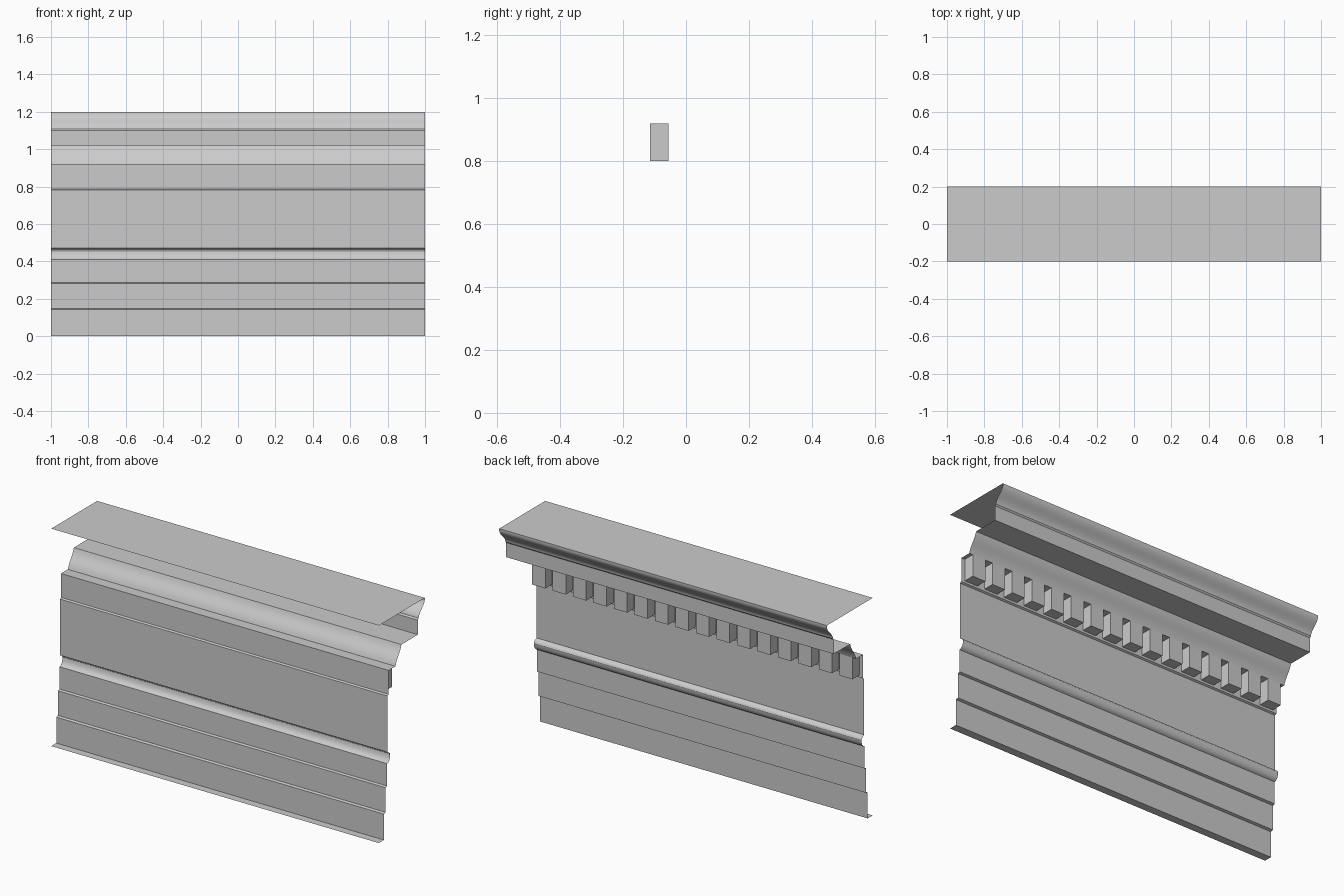
import bpy, bmesh, math

if "Cube" in bpy.data.objects:
    bpy.data.objects.remove(bpy.data.objects["Cube"])


def s_curve(y0, z0, y1, z1, bulge, n=8):
    """Double-curved moulding section between two (y, z) points."""
    out = []
    for i in range(n + 1):
        t = i / n
        y = y0 + (y1 - y0) * t - bulge * math.sin(2 * math.pi * t)
        out.append((y, z0 + (z1 - z0) * t))
    return out


def sheet(name, profile, half=1.0):
    """Open sheet swept along x from a (y, z) profile."""
    bm = bmesh.new()
    a = [bm.verts.new((-half, y, z)) for y, z in profile]
    b = [bm.verts.new((half, y, z)) for y, z in profile]
    for i in range(len(profile) - 1):
        bm.faces.new((b[i], a[i], a[i + 1], b[i + 1]))
    return finish(name, bm)


def finish(name, bm):
    me = bpy.data.meshes.new(name)
    bm.to_mesh(me)
    bm.free()
    ob = bpy.data.objects.new(name, me)
    bpy.context.collection.objects.link(ob)
    bpy.ops.object.select_all(action='DESELECT')
    ob.select_set(True)
    bpy.context.view_layer.objects.active = ob
    bpy.ops.object.shade_smooth_by_angle(angle=math.radians(30))
    return ob


# Stepped lower fascias
architrave = [(-0.20, 0), (-0.156, 0), (-0.156, 0.143), (-0.141, 0.147),
              (-0.141, 0.283), (-0.127, 0.287), (-0.127, 0.41)]
# Rounded band, then plain frieze
band = [(-0.117, 0.414), (-0.108, 0.424), (-0.103, 0.438), (-0.101, 0.453),
        (-0.105, 0.461), (-0.115, 0.467), (-0.125, 0.473)]
frieze = [(-0.125, 0.783), (-0.115, 0.788), (-0.115, 0.92)]
# Bed moulding, corona, crown moulding and top
bed = s_curve(-0.055, 0.92, -0.003, 1.02, 0.003)
corona = [(0.14, 1.02), (0.14, 1.10), (0.147, 1.108)]
crown = s_curve(0.147, 1.112, 0.20, 1.187, 0.004)
top = [(0.20, 1.20), (-0.20, 1.20)]
sheet("cornice_wall", architrave + band + frieze + bed + corona + crown + top)

# Row of dentil blocks
bm = bmesh.new()
count, width = 16, 0.08
for i in range(count):
    x = -1 + (i + 0.5) * 2 / count
    vs = bmesh.ops.create_cube(bm, size=1)["verts"]
    bmesh.ops.scale(bm, vec=(width, 0.06, 0.12), verts=vs)
    bmesh.ops.translate(bm, vec=(x, -0.085, 0.86), verts=vs)
finish("dentils", bm)
